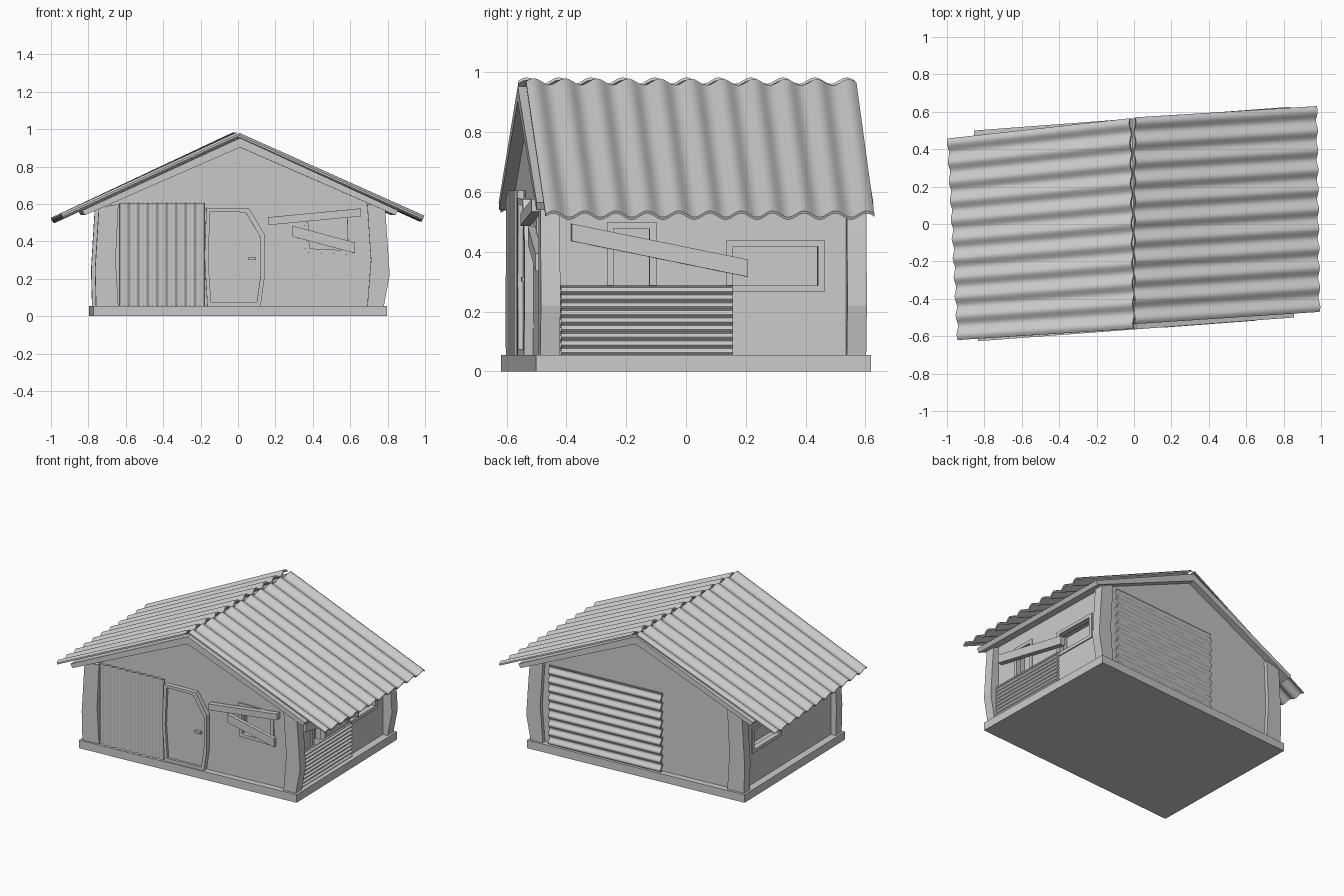
import bpy, bmesh, math
from mathutils import Vector, Matrix

if "Cube" in bpy.data.objects:
    bpy.data.objects.remove(bpy.data.objects["Cube"])

# The whole hut leans slightly in plan: shear applied to every part
LEAN = Matrix(((1, -0.02, 0), (0.075, 1, 0), (0, 0, 1)))


def finish(name, bm):
    bmesh.ops.recalc_face_normals(bm, faces=bm.faces[:])
    me = bpy.data.meshes.new(name)
    bm.to_mesh(me)
    bm.free()
    ob = bpy.data.objects.new(name, me)
    bpy.context.collection.objects.link(ob)
    return ob


def prism(name, polys, axis, d0, d1):
    """Extrude 2D outlines: axis 'y' uses (x, z), axis 'x' uses (y, z)."""
    bm = bmesh.new()
    for poly in polys:
        rings = []
        for d in (d0, d1):
            co = [(a, d, b) if axis == 'y' else (d, a, b) for a, b in poly]
            rings.append([bm.verts.new(LEAN @ Vector(c)) for c in co])
        r0, r1 = rings
        bm.faces.new(r0)
        bm.faces.new(r1[::-1])
        for i in range(len(poly)):
            j = (i + 1) % len(poly)
            bm.faces.new((r0[i], r0[j], r1[j], r1[i]))
    return finish(name, bm)


def rect(a0, b0, a1, b1):
    return [(a0, b0), (a1, b0), (a1, b1), (a0, b1)]


def plank(a0, b0, a1, b1, h):
    return [(a0, b0 - h / 2), (a1, b1 - h / 2), (a1, b1 + h / 2), (a0, b0 + h / 2)]


def inset(poly, w):
    cx = sum(p[0] for p in poly) / len(poly)
    cy = sum(p[1] for p in poly) / len(poly)
    return [(a - math.copysign(w, a - cx), b - math.copysign(w, b - cy)) for a, b in poly]


def ring(poly, w):
    inn, n = inset(poly, w), len(poly)
    return [[poly[i], poly[(i + 1) % n], inn[(i + 1) % n], inn[i]] for i in range(n)]


def corrugated(name, c, waves, amp, thick, lean=True):
    """Wavy sheet over corners c00, c10 (along the ridges), c01, c11 (across the waves)."""
    c00, c10, c01, c11 = [LEAN @ Vector(p) if lean else Vector(p) for p in c]
    nrm = (c10 - c00).cross(c01 - c00).normalized()
    n = int(waves * 8)
    bm = bmesh.new()
    rows = []
    for i in range(n + 1):
        t = i / n
        off = nrm * amp * math.sin(2 * math.pi * waves * t)
        p, q = c00.lerp(c01, t) + off, c10.lerp(c11, t) + off
        h = nrm * thick / 2
        rows.append([bm.verts.new(v) for v in (p + h, q + h, q - h, p - h)])
    for a, b in zip(rows, rows[1:]):
        for k in range(4):
            m = (k + 1) % 4
            bm.faces.new((a[k], a[m], b[m], b[k]))
    bm.faces.new(rows[0])
    bm.faces.new(rows[-1][::-1])
    ob = finish(name, bm)
    bpy.ops.object.select_all(action='DESELECT')
    ob.select_set(True)
    bpy.context.view_layer.objects.active = ob
    bpy.ops.object.shade_smooth_by_angle(angle=math.radians(50))
    return ob


# Floor slab and gabled wall block
prism("floor_slab", [rect(-0.785, 0, 0.785, 0.055)], 'y', -0.56, 0.56)
walls = prism("walls", [[(-0.735, 0.05), (0.735, 0.05), (0.735, 0.585),
                         (0, 0.925), (-0.735, 0.585)]], 'y', -0.52, 0.52)

# Windows: recess cut in the wall plus a frame
FRONT_WIN = [(0.35, 0.34), (0.60, 0.33), (0.595, 0.56), (0.34, 0.57)]
SIDE_A = rect(-0.32, 0.25, -0.155, 0.50)
SIDE_B = rect(0.08, 0.266, 0.408, 0.44)
windows = [("front_window", FRONT_WIN, 'y', -1, 0.52),
           ("right_window_a", SIDE_A, 'x', 1, 0.735),
           ("right_window_b", SIDE_B, 'x', 1, 0.735),
           ("left_window", SIDE_B, 'x', -1, 0.735)]
for name, poly, axis, side, d in windows:
    cutter = prism(name + "_cutter", [inset(poly, 0.01)], axis, side * (d - 0.07), side * (d + 0.1))
    cutter.hide_render = True
    cutter.hide_set(True)
    cut = walls.modifiers.new(name, 'BOOLEAN')
    cut.operation = 'DIFFERENCE'
    cut.solver = 'EXACT'
    cut.object = cutter
    prism(name + "_frame", ring(poly, 0.022), axis, side * (d - 0.03), side * (d + 0.008))

# Bent corner posts
POST_R = [(0.68, 0.05), (0.768, 0.05), (0.80, 0.22), (0.785, 0.45), (0.775, 0.58),
          (0.68, 0.60), (0.70, 0.30)]
POST_L = [(-0.65, 0.05), (-0.77, 0.05), (-0.775, 0.25), (-0.755, 0.58),
          (-0.65, 0.60), (-0.665, 0.30)]
for side, label in ((-1, "front"), (1, "back")):
    prism(label + "_right_post", [POST_R], 'y', side * 0.48, side * 0.545)
    prism(label + "_left_post", [POST_L], 'y', side * 0.48, side * 0.545)

# Crooked door with frame and handle
DOOR = [(-0.175, 0.055), (0.11, 0.055), (0.13, 0.20), (0.13, 0.44), (0.05, 0.575),
        (-0.18, 0.58), (-0.19, 0.32)]
prism("door_frame", ring(DOOR, 0.02), 'y', -0.55, -0.51)
prism("door", [inset(DOOR, 0.015)], 'y', -0.533, -0.51)
prism("door_handle", [rect(0.045, 0.30, 0.085, 0.316)], 'y', -0.555, -0.53)

# Nailed boards over the windows
prism("front_board_upper", [plank(0.15, 0.508, 0.645, 0.555, 0.042)], 'y', -0.565, -0.53)
prism("front_board_lower", [plank(0.28, 0.455, 0.615, 0.365, 0.058)], 'y', -0.55, -0.525)
prism("right_board", [plank(-0.44, 0.465, 0.15, 0.345, 0.058)], 'x', 0.74, 0.775)

# Corrugated siding
corrugated("front_siding", [(-0.645, -0.535, 0.055), (-0.645, -0.535, 0.605),
                            (-0.19, -0.535, 0.055), (-0.19, -0.535, 0.605)], 9, 0.008, 0.014)
corrugated("right_siding", [(0.75, -0.475, 0.057), (0.75, 0.10, 0.057),
                            (0.75, -0.475, 0.287), (0.75, 0.10, 0.287)], 9, 0.006, 0.014)
corrugated("back_siding", [(0.64, 0.535, 0.055), (-0.17, 0.535, 0.055),
                           (0.64, 0.535, 0.595), (-0.17, 0.535, 0.595)], 9, 0.009, 0.014)

# Roof boards under the metal sheets
prism("roof_boards", [[(0, 0.953), (0.845, 0.565), (0.83, 0.54), (0, 0.903),
                       (-0.83, 0.54), (-0.845, 0.565)]], 'y', -0.563, 0.563)

# Wavy metal roof sheets, laid slightly askew
corrugated("right_roof_sheet", [(0.0, -0.535, 0.965), (0.99, -0.47, 0.522),
                                (0.005, 0.57, 0.962), (0.975, 0.63, 0.522)], 10.5, 0.012, 0.01, False)
corrugated("left_roof_sheet", [(-0.94, -0.62, 0.535), (0.0, -0.56, 0.968),
                               (-0.995, 0.457, 0.51), (-0.02, 0.565, 0.968)], 10.5, 0.012, 0.01, False)
